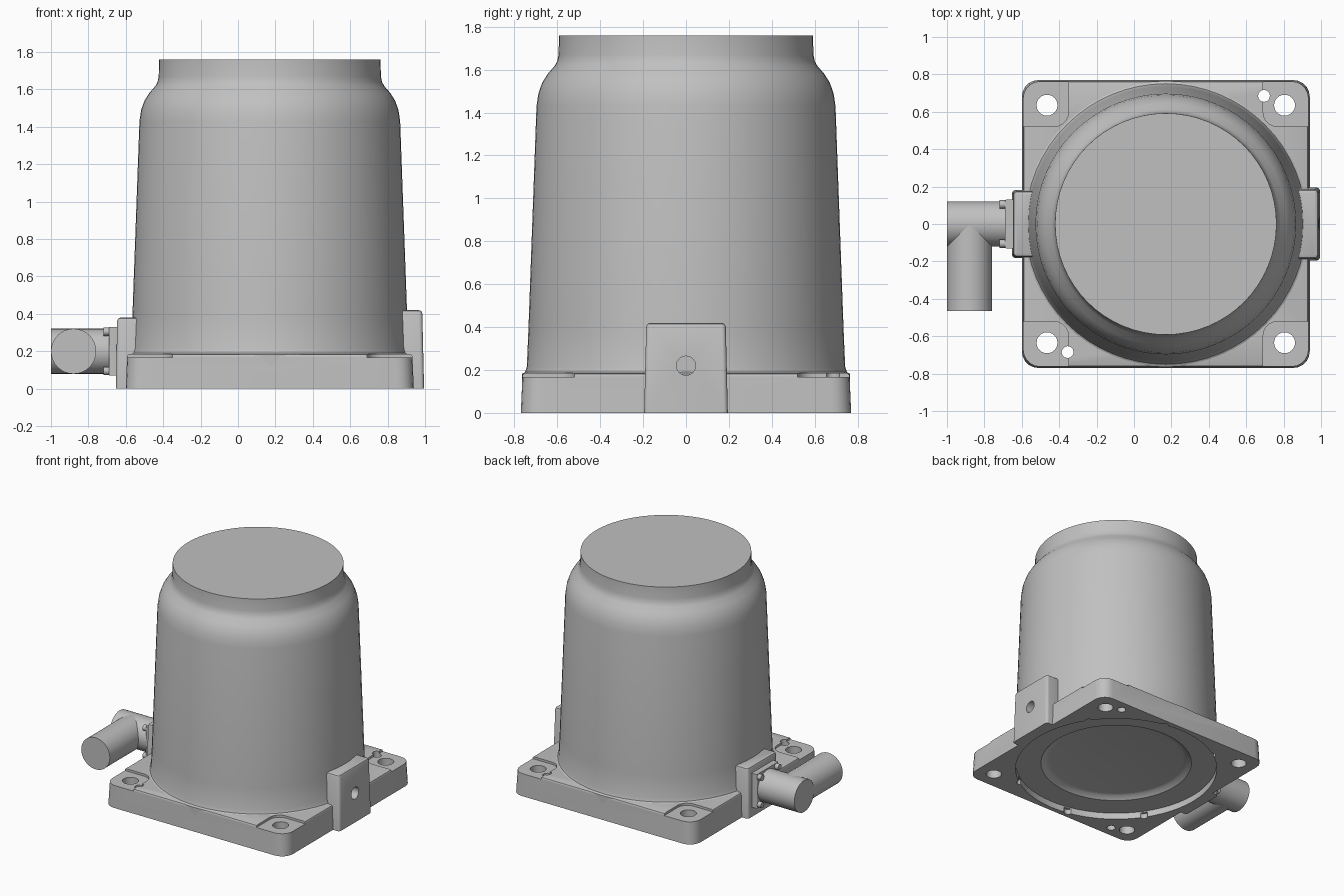
import bpy, bmesh, math
from mathutils import Vector, Matrix

if "Cube" in bpy.data.objects:
    bpy.data.objects.remove(bpy.data.objects["Cube"])

CX = 0.17  # axis of the main housing

grey = bpy.data.materials.new("cast_grey")
grey.use_nodes = True
COLOUR = (0.53, 0.53, 0.53, 1)
grey.diffuse_color = COLOUR
grey.node_tree.nodes["Principled BSDF"].inputs["Base Color"].default_value = COLOUR


def make(name, bm):
    bmesh.ops.recalc_face_normals(bm, faces=bm.faces)
    mesh = bpy.data.meshes.new(name)
    bm.to_mesh(mesh)
    bm.free()
    mesh.materials.append(grey)
    ob = bpy.data.objects.new(name, mesh)
    bpy.context.scene.collection.objects.link(ob)
    return ob


def activate(ob):
    bpy.ops.object.select_all(action='DESELECT')
    ob.select_set(True)
    bpy.context.view_layer.objects.active = ob


def smooth(ob, angle=35):
    activate(ob)
    bpy.ops.object.shade_smooth_by_angle(angle=math.radians(angle))


def bevel(bm, edges, width, segments):
    bmesh.ops.bevel(bm, geom=edges, offset=width, segments=segments,
                    profile=0.5, affect='EDGES')


def box(name, lo, hi, draft=0.0, corner=0.0, rim=0.0):
    """Box with drafted sides, rounded uprights and a softened top rim."""
    lo, hi = Vector(lo), Vector(hi)
    mid, size = (lo + hi) / 2, hi - lo
    bm = bmesh.new()
    bmesh.ops.create_cube(bm, size=1)
    for v in bm.verts:
        sx, sy = math.copysign(1, v.co.x), math.copysign(1, v.co.y)
        top = v.co.z > 0
        v.co = mid + Vector(a * b for a, b in zip(v.co, size))
        if top:
            v.co -= Vector((sx, sy, 0)) * draft
    if corner:
        bevel(bm, [e for e in bm.edges
                   if abs(e.verts[0].co.z - e.verts[1].co.z) > 0.01], corner, 5)
    if rim:
        bevel(bm, [e for e in bm.edges
                   if all(v.co.z > hi.z - 1e-4 for v in e.verts)], rim, 2)
    return make(name, bm)


def rod(name, start, end, radius, sides=32):
    start, end = Vector(start), Vector(end)
    axis = end - start
    turn = Vector((0, 0, 1)).rotation_difference(axis).to_matrix().to_4x4()
    bm = bmesh.new()
    bmesh.ops.create_cone(bm, cap_ends=True, segments=sides, radius1=radius,
                          radius2=radius, depth=axis.length,
                          matrix=Matrix.Translation((start + end) / 2) @ turn)
    return make(name, bm)


def lathe(name, profile, sides=64):
    """Spin a (radius, height) profile about the housing axis, capped."""
    bm = bmesh.new()
    rings = []
    for r, z in profile:
        rings.append([bm.verts.new((CX + r * math.cos(a), r * math.sin(a), z))
                      for a in (math.tau * i / sides for i in range(sides))])
    for low, high in zip(rings, rings[1:]):
        for i in range(sides):
            j = (i + 1) % sides
            bm.faces.new((low[i], low[j], high[j], high[i]))
    bm.faces.new(rings[0])
    bm.faces.new(rings[-1])
    return make(name, bm)


def cut(ob, cutters):
    activate(ob)
    for c in cutters:
        c.hide_render = True
        mod = ob.modifiers.new("cut", 'BOOLEAN')
        mod.operation, mod.solver, mod.object = 'DIFFERENCE', 'EXACT', c
        bpy.ops.object.modifier_apply(modifier=mod.name)
        bpy.data.objects.remove(c)


def underside_recess():
    return lathe("recess_cutter", [(0.735, -0.1), (0.735, 0.05), (0.55, 0.05),
                                   (0.52, 0.075), (0.49, 0.08)])


# Square base plate with corner pockets, mounting holes and hollow underside
base = box("base_plate", (CX - 0.77, -0.77, 0), (CX + 0.77, 0.77, 0.185),
           draft=0.008, corner=0.09, rim=0.012)
cutters = [underside_recess()]
for sx in (-1, 1):
    for sy in (-1, 1):
        xs = sorted((CX + sx * 0.52, CX + sx * 0.95))
        ys = sorted((sy * 0.52, sy * 0.95))
        cutters.append(box("pocket_cutter", (xs[0], ys[0], 0.168),
                           (xs[1], ys[1], 0.3), corner=0.08))
        x, y = CX + sx * 0.635, sy * 0.635
        cutters.append(rod("hole_cutter", (x, y, -0.1), (x, y, 0.4), 0.056, 24))
for s in (-1, 1):
    x, y = CX + s * 0.525, s * 0.685
    cutters.append(rod("dowel_cutter", (x, y, -0.1), (x, y, 0.4), 0.032, 12))
for i in range(8):
    a = math.tau * (i + 0.5) / 8 + 0.2
    x, y = CX + 0.725 * math.cos(a), 0.725 * math.sin(a)
    cutters.append(rod("notch_cutter", (x, y, -0.1), (x, y, 0.04), 0.03, 12))
cut(base, cutters)
smooth(base)

# Tapered housing with rounded shoulder and short neck
housing = lathe("housing", [
    (0.765, 0.12), (0.765, 0.182), (0.75, 0.19), (0.742, 0.215), (0.735, 0.38),
    (0.697, 1.43), (0.688, 1.49), (0.67, 1.54), (0.645, 1.58), (0.612, 1.618),
    (0.6, 1.64), (0.594, 1.67), (0.592, 1.76)])
smooth(housing)

# Side pads; the plain one carries a tapped hole
plain_pad = box("plain_pad", (0.84, -0.195, 0), (0.995, 0.195, 0.42),
                draft=0.01, corner=0.02, rim=0.018)
cut(plain_pad, [underside_recess(),
                rod("tap_cutter", (0.92, 0, 0.22), (1.1, 0, 0.22), 0.045, 16)])
smooth(plain_pad)
connector_pad = box("connector_pad", (-0.652, -0.182, 0), (-0.5, 0.182, 0.38),
                    draft=0.006, corner=0.02, rim=0.018)
cut(connector_pad, [underside_recess()])
smooth(connector_pad)

# Connector: bolted square flange, stub pipe and right-angle outlet
smooth(box("connector_flange", (-0.69, -0.13, 0.07), (-0.64, 0.13, 0.33),
           corner=0.008))
for sy in (-1, 1):
    for sz in (-1, 1):
        y, z = sy * 0.105, 0.2 + sz * 0.105
        smooth(rod("flange_bolt", (-0.72, y, z), (-0.66, y, z), 0.022, 12))
smooth(rod("connector_stub", (-1.0, 0, 0.2), (-0.65, 0, 0.2), 0.121))
smooth(rod("connector_outlet", (-0.879, 0, 0.2), (-0.879, -0.465, 0.2), 0.121))
